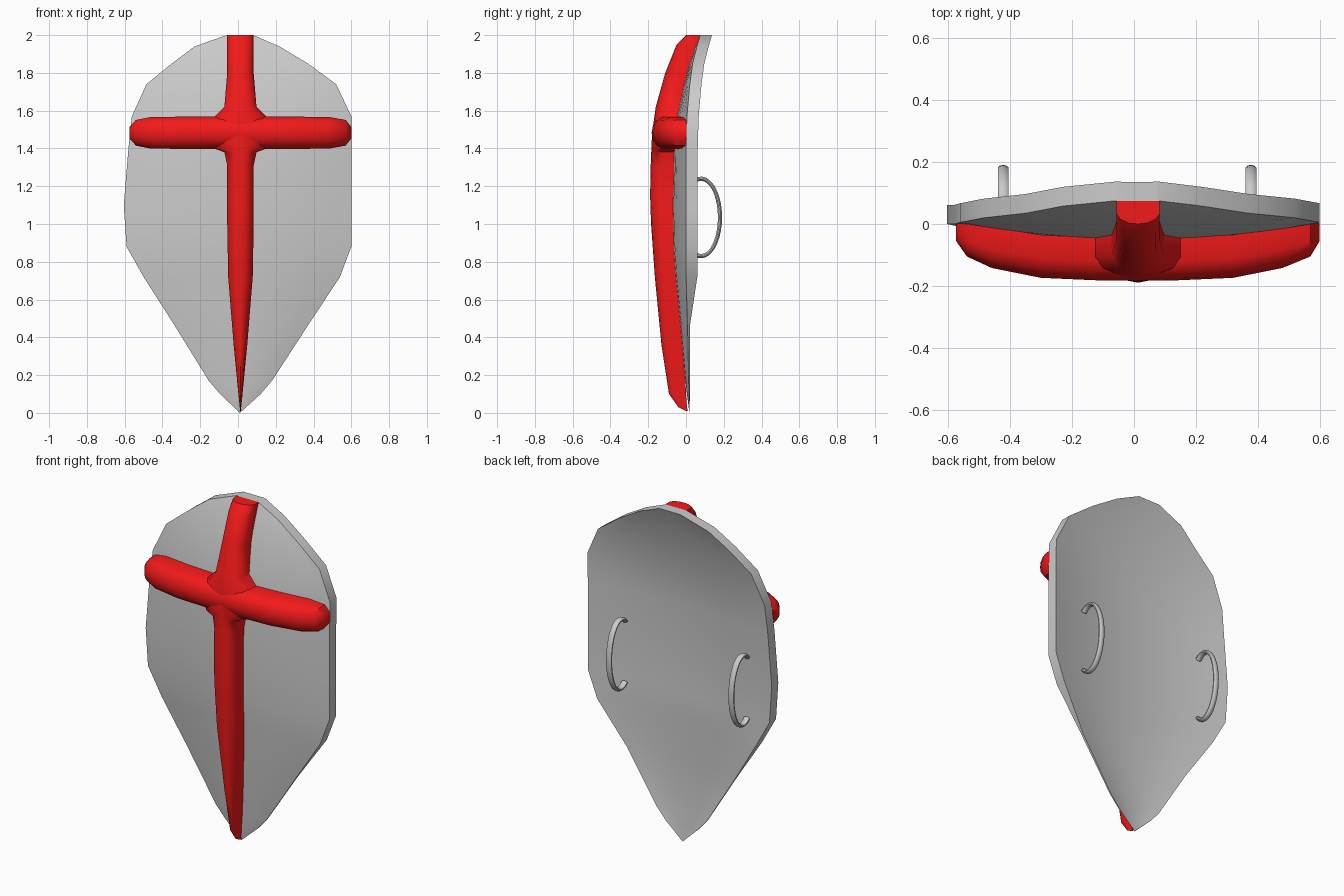
import bpy, bmesh, math

if "Cube" in bpy.data.objects:
    bpy.data.objects.remove(bpy.data.objects["Cube"])

def finish(bm, name, angle, mat=None):
    bmesh.ops.remove_doubles(bm, verts=bm.verts, dist=0.0005)
    bmesh.ops.recalc_face_normals(bm, faces=bm.faces)
    me = bpy.data.meshes.new(name)
    bm.to_mesh(me)
    bm.free()
    ob = bpy.data.objects.new(name, me)
    bpy.context.collection.objects.link(ob)
    if mat:
        me.materials.append(mat)
    bpy.ops.object.select_all(action='DESELECT')
    ob.select_set(True)
    bpy.context.view_layer.objects.active = ob
    bpy.ops.object.shade_smooth_by_angle(angle=math.radians(angle))
    return ob

def loft(bm, rings, caps=True):
    """Skin a list of equal-length closed rings."""
    vs = [[bm.verts.new(p) for p in r] for r in rings]
    n = len(vs[0])
    for a, b in zip(vs, vs[1:]):
        for i in range(n):
            j = (i + 1) % n
            bm.faces.new((a[i], a[j], b[j], b[i]))
    if caps:
        bm.faces.new(vs[0])
        bm.faces.new(vs[-1])

# Shield rows: z, left x, right x, front y at centre, front y at edge, thickness
ROWS = [(2.0, -.06, .08, .074, .075, .062), (1.94, -.23, .22, .05, .058, .062),
        (1.85, -.35, .37, .02, .035, .062), (1.74, -.485, .52, -.01, .02, .062),
        (1.57, -.562, .6, -.048, .005, .062), (1.4, -.58, .6, -.063, 0, .062),
        (1.1, -.605, .6, -.07, 0, .062), (.88, -.59, .6, -.066, 0, .062),
        (.72, -.5, .54, -.055, 0, .06), (.47, -.34, .375, -.03, .008, .014),
        (.17, -.155, .18, -.003, .014, .008), (.1, -.095, .12, .005, .016, .005),
        (0, .01, .01, .018, .018, 0)]
N = 12
rings = []
for z, l, r, c, e, th in ROWS:
    front = []
    for i in range(N + 1):
        t = -1 + 2 * i / N
        front.append(((l + r) / 2 + t * (r - l) / 2, c + (e - c) * t * t, z))
    back = [(x, y + th, z) for x, y, z in reversed(front)]
    rings.append(front + back)
bm = bmesh.new()
# quads only for the skin, ends closed by the merge or the top strip
loft(bm, rings, caps=False)
bm.verts.ensure_lookup_table()
bm.faces.new([bm.verts[i] for i in range(2 * N + 2)])
finish(bm, "shield_plate", 30)

# Cross with a rounded front
red = bpy.data.materials.new("red")
red.diffuse_color = (0.9, 0.01, 0.01, 1)
red.use_nodes = True
red.node_tree.nodes["Principled BSDF"].inputs["Base Color"].default_value = red.diffuse_color
SECTION = [(-1, 0), (-1, .55), (-.8, .8), (-.45, .95), (0, 1), (.45, .95), (.8, .8), (1, .55), (1, 0)]

# Upright: z, half width, back y, front y
UP = [(2.0, .07, .075, .0), (1.95, .07, .06, -.05), (1.8, .07, .02, -.11),
      (1.62, .085, -.025, -.16), (1.565, .14, -.035, -.168), (1.48, .14, -.045, -.18),
      (1.4, .14, -.05, -.183), (1.38, .085, -.05, -.184), (1.31, .07, -.055, -.187),
      (1.15, .07, -.06, -.19), (1.0, .07, -.06, -.185), (.72, .065, -.045, -.165),
      (.36, .036, -.01, -.13), (.1, .011, .0, -.09), (.03, .004, .005, -.04), (.01, .002, .01, 0)]
bm = bmesh.new()
loft(bm, [[(.013 + s * w, b + (f - b) * d, z) for s, d in SECTION] for z, w, b, f in UP])

# Arm: x, half height, back y, front y
ARM = [(-.575, .03, .0, -.055), (-.54, .068, .005, -.105), (-.46, .084, -.01, -.142),
       (-.3, .085, -.035, -.174), (-.12, .085, -.045, -.182), (.14, .085, -.045, -.182),
       (.32, .085, -.035, -.174), (.48, .084, -.01, -.142), (.57, .068, .005, -.105),
       (.6, .03, .01, -.055)]
loft(bm, [[(x, b + (f - b) * d, 1.483 + s * h) for s, d in SECTION] for x, h, b, f in ARM])
finish(bm, "cross", 40, red)

# Two C-shaped grips on the back
for side, x in (("left", -.423), ("right", .378)):
    bm = bmesh.new()
    rings = []
    for i in range(25):
        a = math.radians(-118 + 236 * i / 24)
        ca, sa = math.cos(a), math.sin(a)
        ring = []
        for k in range(10):
            q = 2 * math.pi * k / 10
            o = .011 * math.cos(q)
            ring.append((x + .018 * math.sin(q), .08 + (.1 + o) * ca, 1.035 + (.205 + o) * sa))
        rings.append(ring)
    loft(bm, rings)
    finish(bm, side + "_grip", 40)
